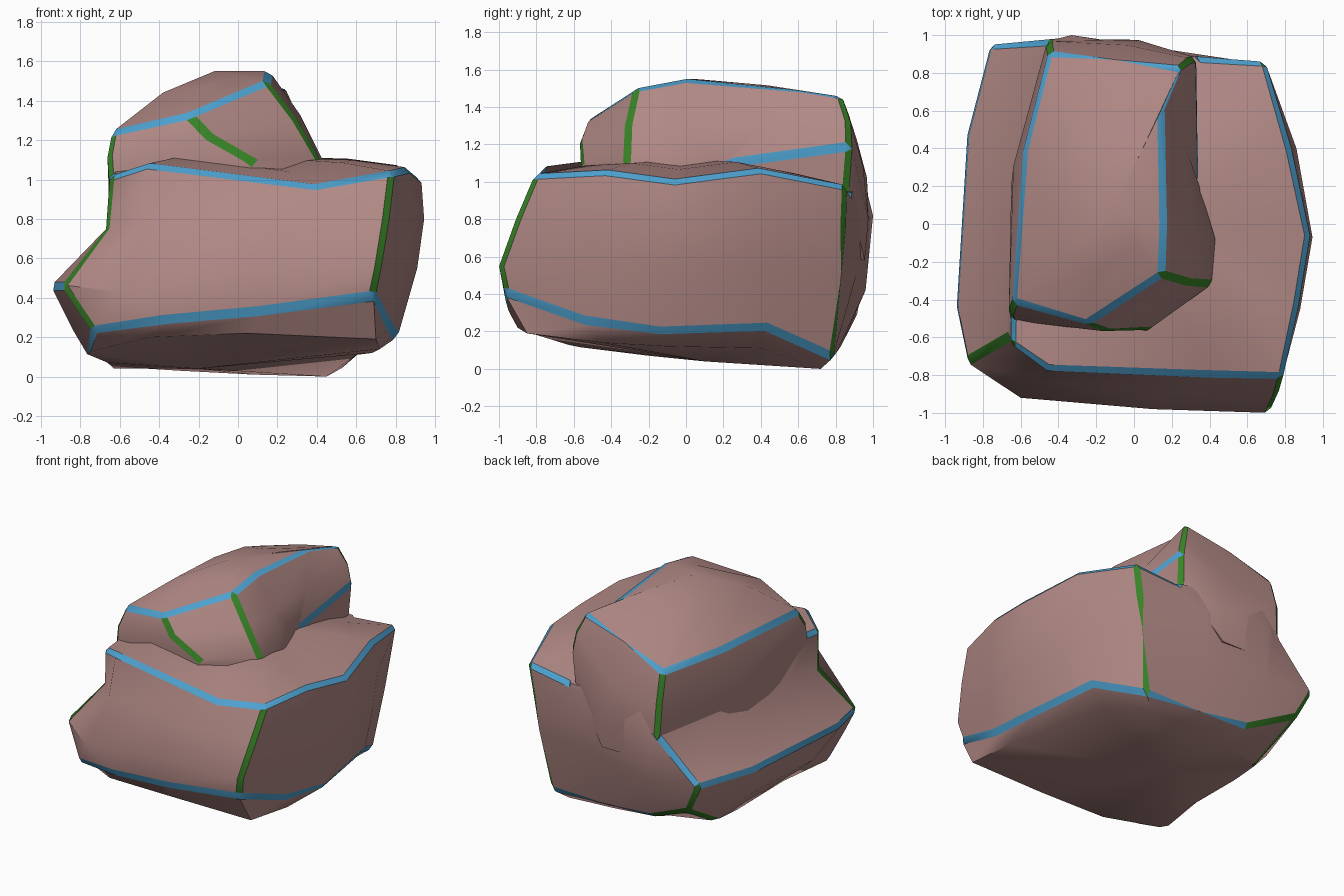
import bpy, bmesh, math
from mathutils import Vector
from mathutils.geometry import intersect_point_line

cube = bpy.data.objects.get("Cube")
if cube:
    bpy.data.objects.remove(cube, do_unlink=True)


def make_material(name, colour):
    mat = bpy.data.materials.new(name)
    mat.use_nodes = True
    mat.diffuse_color = (*colour, 1)
    mat.node_tree.nodes["Principled BSDF"].inputs["Base Color"].default_value = (*colour, 1)
    return mat


MATERIALS = [
    make_material("dusty pink stone", (.44, .25, .235)),
    make_material("blue edge", (.075, .36, .63)),
    make_material("green edge", (.04, .23, .02)),
]


def segment_distance(point, a, b):
    nearest, factor = intersect_point_line(point, a, b)
    return (point - a.lerp(b, min(max(factor, 0), 1))).length


def build_stone(name, rings, bottom, top, blue, green, width):
    """Loft the rings, close both ends with fans and chamfer the painted edges."""
    bm = bmesh.new()
    grid = [[bm.verts.new(p) for p in ring] for ring in rings]
    count = len(grid[0])
    for low, high in zip(grid, grid[1:]):
        for i in range(count):
            j = (i + 1) % count
            bm.faces.new((low[i], low[j], high[j], high[i]))
    base, tip = bm.verts.new(bottom), bm.verts.new(top)
    for i in range(count):
        j = (i + 1) % count
        bm.faces.new((grid[0][j], grid[0][i], base))
        bm.faces.new((grid[-1][i], grid[-1][j], tip))

    # Collect the painted edges and remember the colour of each
    segments, edges = [], []
    for slot, paths in ((1, blue), (2, green)):
        for path in paths:
            for (r, c), (s, d) in zip(path, path[1:]):
                a, b = grid[r][c % count], grid[s][d % count]
                edges.append(bm.edges.get((a, b)))
                segments.append((slot, a.co.copy(), b.co.copy()))
    result = bmesh.ops.bevel(bm, geom=edges, offset=width, offset_type='OFFSET',
                             segments=1, affect='EDGES', clamp_overlap=False, material=1)
    for face in result["faces"]:
        middle = face.calc_center_median()
        face.material_index = min(segments, key=lambda s: segment_distance(middle, s[1], s[2]))[0]

    # Crisp borders around every painted strip
    for edge in bm.edges:
        edge.smooth = len({face.material_index for face in edge.link_faces}) == 1

    bmesh.ops.recalc_face_normals(bm, faces=bm.faces)
    mesh = bpy.data.meshes.new(name)
    bm.to_mesh(mesh)
    bm.free()
    obj = bpy.data.objects.new(name, mesh)
    bpy.context.collection.objects.link(obj)
    for mat in MATERIALS:
        mesh.materials.append(mat)
    bpy.ops.object.select_all(action='DESELECT')
    obj.select_set(True)
    bpy.context.view_layer.objects.active = obj
    bpy.ops.object.shade_smooth_by_angle(angle=math.radians(45), keep_sharp_edges=True)
    return obj


def along(ring, first, last):
    return [(ring, c) for c in range(first, last + 1)]


def down(column, first, last):
    return [(r, column) for r in range(last, first - 1, -1)]


# Lower stone: rings run from the front left corner round by the front
underside = [(-.78, -.6, .12), (-.45, -.86, .2), (.05, -.9, .22), (.7, -.85, .19),
             (.72, -.45, .14), (.68, -.1, .12), (.6, .4, .11), (.45, .72, 0),
             (.08, .7, .01), (-.3, .62, .03), (-.62, .55, .05), (-.63, .3, .04),
             (-.66, -.2, .07)]
lower_edge = [(-.74, -.82, .23), (-.35, -.94, .29), (.1, -.96, .33), (.69, -.97, .41),
              (.77, -.55, .26), (.81, -.14, .2), (.73, .43, .22), (.55, .79, .06),
              (.1, .8, .08), (-.3, .82, .1), (-.66, .92, .27), (-.82, .4, .25),
              (-.84, -.3, .24)]
ledge_rim = [(-.89, -.73, .46), (-.6, -.92, .43), (.1, -.98, .52), (.72, -1, .55),
             (.84, -.5, .55), (.91, -.1, .55), (.82, .4, .55), (.62, .83, .5),
             (.15, .91, .5), (-.35, .96, .42), (-.77, .95, .49), (-.89, .48, .47),
             (-.95, -.45, .46)]
ledge_top = [(-.67, -.6, .75), (-.47, -.84, .78), (.2, -.9, .78), (.76, -.91, .8),
             (.88, -.45, .85), (.945, -.07, .8), (.86, .4, .85), (.66, .85, .75),
             (.2, .92, .76), (-.33, 1, .82), (-.45, .97, .79), (-.6, .45, .77),
             (-.66, -.25, .755)]
top_rim = [Vector(p) for p in (
    (-.65, -.64, 1.02), (-.46, -.77, 1.08), (.4, -.8, .97), (.79, -.81, 1.04),
    (.87, -.43, 1.06), (.93, -.06, 1.01), (.83, .4, 1.07), (.7, .86, .98),
    (.36, .88, .94), (-.3, .96, .98), (-.42, .92, 1.0), (-.53, .4, 1.06),
    (-.65, -.46, 1.04))]
summit = Vector((0, 0, 1.12))
shelf = [p.lerp(summit, .33) + Vector((0, 0, .02)) for p in top_rim]
UNDER, LOWER, RIM, LEDGE, TOP = range(5)

build_stone(
    "lower_stone", [underside, lower_edge, ledge_rim, ledge_top, top_rim, shelf],
    bottom=(-.2, .1, .04), top=summit,
    blue=[along(TOP, 0, 8), [(TOP, 12), (TOP, 0)], along(LOWER, 0, 9), along(RIM, 10, 13),
          [(LEDGE, 10), (RIM, 10)], [(LOWER, 0), (UNDER, 0)]],
    green=[down(c, LOWER, TOP) for c in (0, 3, 7)]
    + [[(RIM, 10), (LOWER, 10), (LOWER, 9)], [(LOWER, 10), (UNDER, 10)]],
    width=.027)

# Upper stone: base and roof outlines, with the other rings derived from them;
# its left and back walls run on down over the lower stone
base_ring = [Vector(p) for p in (
    (-.655, -.51, 1.0), (.07, -.565, 1.1), (.41, -.32, 1.11), (.43, -.08, 1.1),
    (.34, .22, 1.1), (.33, .88, 1.19), (.02, .975, .8), (-.45, .98, .8), (-.65, .2, .77))]
roof_ring = [Vector(p) for p in (
    (-.64, -.41, 1.24), (-.25, -.53, 1.33), (.15, -.27, 1.5), (.16, 0, 1.55),
    (.15, .62, 1.5), (.25, .83, 1.47), (-.1, .87, 1.36), (-.45, .91, 1.24), (-.58, .4, 1.25))]
crown = Vector((-.12, .05, 1.55))
foot_ring = [Vector((p.x * .97, p.y * .98, p.z - .22)) for p in base_ring]
waist_ring = []
for low, high in zip(base_ring, roof_ring):
    middle = low.lerp(high, .5)
    outward = Vector((middle.x + .15, middle.y - .15, 0)).normalized()
    waist_ring.append(middle + outward * .025)
waist_ring[1].x -= .05
dome_ring = [p.lerp(crown, .5) + Vector((0, 0, max(0, 1.5 - p.z) * .18)) for p in roof_ring]
FOOT, BASE, WAIST, ROOF, DOME = range(5)

build_stone(
    "upper_stone", [foot_ring, base_ring, waist_ring, roof_ring, dome_ring],
    bottom=(-.1, .1, .85), top=crown,
    blue=[along(ROOF, 0, 9), along(BASE, 4, 5)],
    green=[down(c, BASE, ROOF) for c in (0, 1, 2, 7)] + [down(5, FOOT, ROOF)],
    width=.026)
